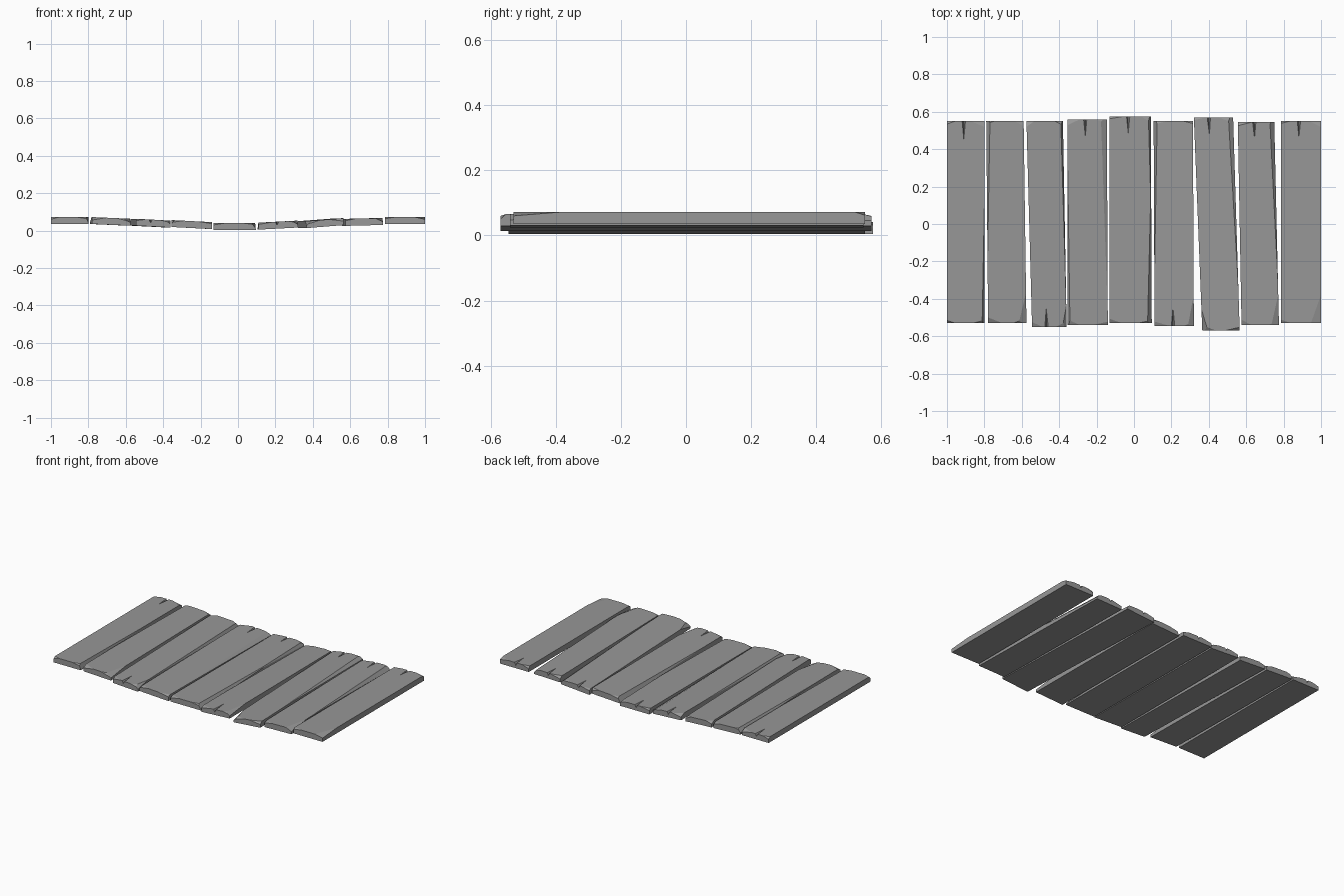
import bpy, bmesh, random
from mathutils import Vector

random.seed(4)
if "Cube" in bpy.data.objects:
    bpy.data.objects.remove(bpy.data.objects["Cube"])

wood = bpy.data.materials.new("weathered_grey")
wood.use_nodes = True
wood.diffuse_color = (0.31, 0.31, 0.31, 1)
wood.node_tree.nodes["Principled BSDF"].inputs["Base Color"].default_value = wood.diffuse_color

THICK = 0.037
BACK, FRONT, LEFT, RIGHT = 1, -1, -1, 1


def mesh_object(name, bm):
    bmesh.ops.recalc_face_normals(bm, faces=bm.faces[:])
    mesh = bpy.data.meshes.new(name)
    bm.to_mesh(mesh)
    bm.free()
    mesh.materials.append(wood)
    obj = bpy.data.objects.new(name, mesh)
    bpy.context.collection.objects.link(obj)
    return obj


class Plank:
    """Slightly skewed, tilted board given by its edges at both ends."""

    def __init__(self, back, front, ends, tops):
        self.x = {BACK: back, FRONT: front}
        self.y = {BACK: ends[0], FRONT: ends[1]}
        self.z = tops
        self.bm = bmesh.new()
        bmesh.ops.create_cube(self.bm, size=2)
        for v in self.bm.verts:
            sx, sy, sz = v.co
            p = self.top((sx + 1) / 2, (sy + 1) / 2)
            p.z -= THICK if sz < 0 else 0
            v.co = p

    def top(self, u, t):
        """Point on the top: u runs across, t runs front to back."""
        left, right = (self.x[FRONT][i] + (self.x[BACK][i] - self.x[FRONT][i]) * t for i in (0, 1))
        return Vector((left + (right - left) * u,
                       self.y[FRONT] + (self.y[BACK] - self.y[FRONT]) * t,
                       self.z[0] + (self.z[1] - self.z[0]) * u))

    def chip(self, side, end, length, inset, drop):
        """Slice a tapering sliver off one top corner."""
        u, t = (side + 1) / 2, (end + 1) / 2
        corner = self.top(u, t)
        a = self.top(u, t - end * length)
        b = self.top(u - side * inset, t)
        c = corner - Vector((0, 0, drop))
        normal = (b - a).cross(c - a).normalized()
        if normal.dot(corner - a) < 0:
            normal.negate()
        geom = self.bm.verts[:] + self.bm.edges[:] + self.bm.faces[:]
        bmesh.ops.bisect_plane(self.bm, geom=geom, dist=1e-6, plane_co=a,
                               plane_no=normal, clear_outer=True)
        rim = [e for e in self.bm.edges if e.is_boundary]
        bmesh.ops.holes_fill(self.bm, edges=rim, sides=0)

    def crack(self, obj, end, u, length):
        """Cut a V-shaped split that deepens towards the end."""
        t = (end + 1) / 2
        tip = self.top(u, t - end * length)
        mouth = self.top(u, t + end * 0.02)
        up = Vector((0, 0, 0.004))
        wide = Vector((0.013, 0, 0))
        pts = (tip + up, mouth - wide + up, mouth + wide + up, mouth - Vector((0, 0, 0.022)))
        bm = bmesh.new()
        verts = [bm.verts.new(p) for p in pts]
        for skip in verts:
            bm.faces.new([v for v in verts if v is not skip])
        cutter = mesh_object("crack_cutter", bm)
        cutter.hide_render = True
        mod = obj.modifiers.new("crack", "BOOLEAN")
        mod.operation, mod.solver, mod.object = "DIFFERENCE", "EXACT", cutter
        view = bpy.context.evaluated_depsgraph_get()
        result = bpy.data.meshes.new_from_object(obj.evaluated_get(view))
        obj.modifiers.clear()
        obj.data = result
        bpy.data.objects.remove(cutter)


# back edges, front edges, end positions, top heights, crack, long side chips
planks = [
    ((-1, -.8), (-1, -.8), (.55, -.53), (.072, .072), (BACK, .45, .11),
     [(RIGHT, FRONT, .6, .06, .03)]),
    ((-.79, -.59), (-.78, -.575), (.55, -.53), (.072, .063), None,
     [(LEFT, BACK, .7, .1, .025), (RIGHT, FRONT, .15, .2, .02)]),
    ((-.575, -.38), (-.545, -.36), (.55, -.55), (.063, .053), (FRONT, .42, .11),
     [(RIGHT, BACK, .9, .06, .02), (RIGHT, FRONT, .1, .12, .02)]),
    ((-.355, -.145), (-.355, -.14), (.56, -.54), (.056, .045), (BACK, .45, .1),
     [(RIGHT, BACK, .95, .15, .015), (LEFT, FRONT, .8, .06, .02)]),
    ((-.13, .09), (-.13, .095), (.575, -.53), (.041, .041), (BACK, .45, .1),
     [(RIGHT, FRONT, .7, .1, .03), (RIGHT, BACK, .5, .06, .02)]),
    ((.105, .315), (.11, .32), (.55, -.545), (.042, .053), (FRONT, .47, .11),
     [(LEFT, BACK, .8, .09, .03), (RIGHT, FRONT, .15, .15, .02)]),
    ((.32, .53), (.365, .565), (.57, -.57), (.05, .066), (BACK, .38, .1),
     [(RIGHT, BACK, .8, .12, .02), (LEFT, FRONT, .1, .15, .025)]),
    ((.555, .75), (.575, .775), (.545, -.54), (.062, .067), (BACK, .45, .1),
     [(RIGHT, BACK, .8, .12, .025), (RIGHT, FRONT, .15, .2, .02)]),
    ((.785, 1), (.785, 1), (.55, -.53), (.072, .072), (BACK, .45, .1),
     [(RIGHT, FRONT, .14, .25, .012)]),
]

for number, (back, front, ends, tops, crack, chips) in enumerate(planks, 1):
    plank = Plank(back, front, ends, tops)
    for chip in chips:
        plank.chip(*chip)
    # worn end corners
    for side in (LEFT, RIGHT):
        for end in (BACK, FRONT):
            plank.chip(side, end, random.uniform(.01, .03), random.uniform(.2, .4),
                       random.uniform(.008, .018))
    board = mesh_object(f"plank_{number}", plank.bm)
    if crack:
        plank.crack(board, *crack)
